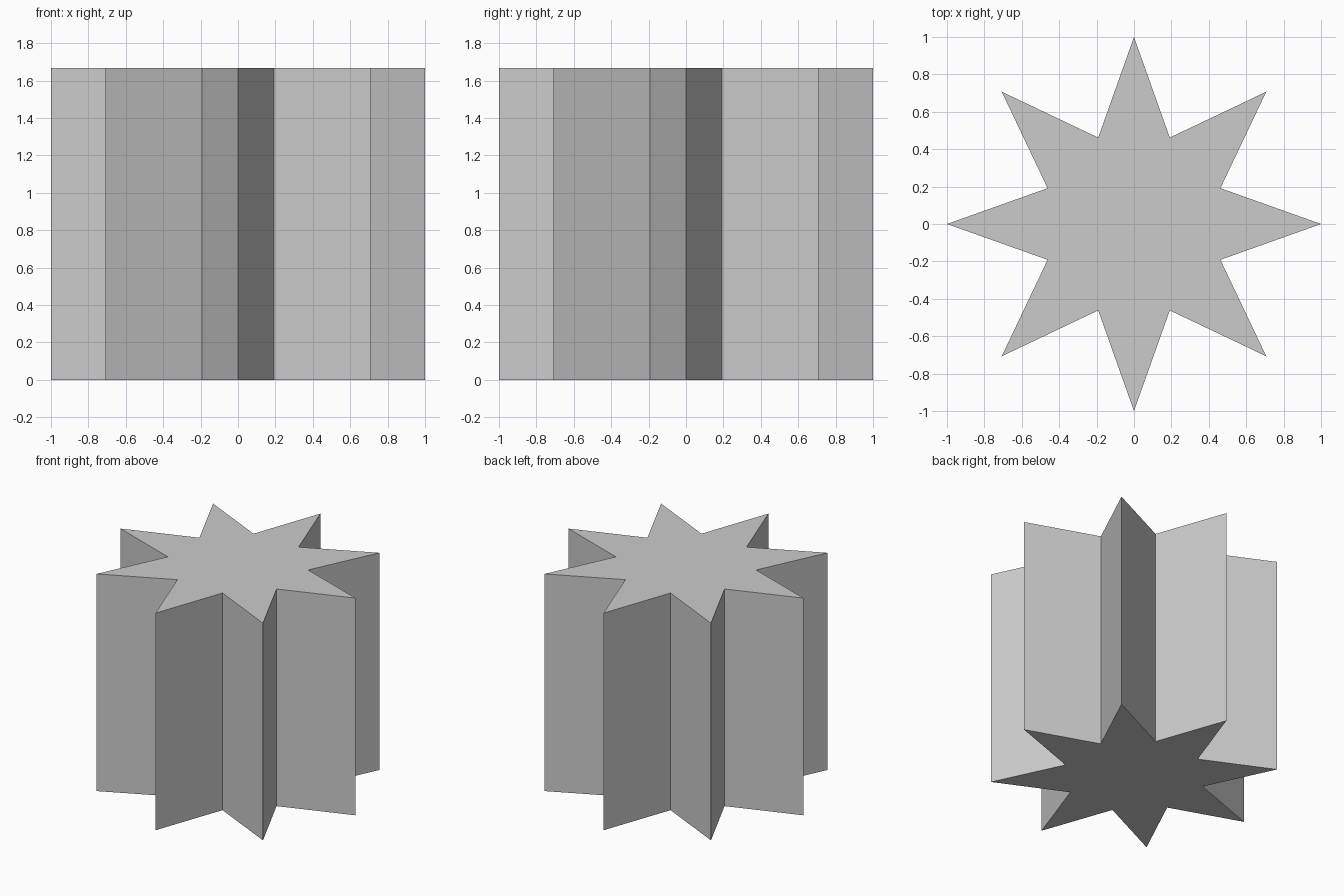
import bpy, bmesh, math

if "Cube" in bpy.data.objects:
    bpy.data.objects.remove(bpy.data.objects["Cube"])

POINTS = 8
OUTER, INNER = 1.0, 0.5
HEIGHT = 1.668

# Star outline: alternating tips and notches
bm = bmesh.new()
outline = []
for i in range(POINTS * 2):
    r = INNER if i % 2 else OUTER
    a = math.pi * i / POINTS
    outline.append(bm.verts.new((r * math.cos(a), r * math.sin(a), 0)))
base = bm.faces.new(outline)

# Extrude the outline into a solid prism
top = bmesh.ops.extrude_face_region(bm, geom=[base], use_keep_orig=True)
bmesh.ops.translate(bm, vec=(0, 0, HEIGHT),
                    verts=[g for g in top["geom"] if isinstance(g, bmesh.types.BMVert)])
bmesh.ops.recalc_face_normals(bm, faces=bm.faces)

mesh = bpy.data.meshes.new("star_prism")
bm.to_mesh(mesh)
bm.free()
bpy.context.collection.objects.link(bpy.data.objects.new("star_prism", mesh))
